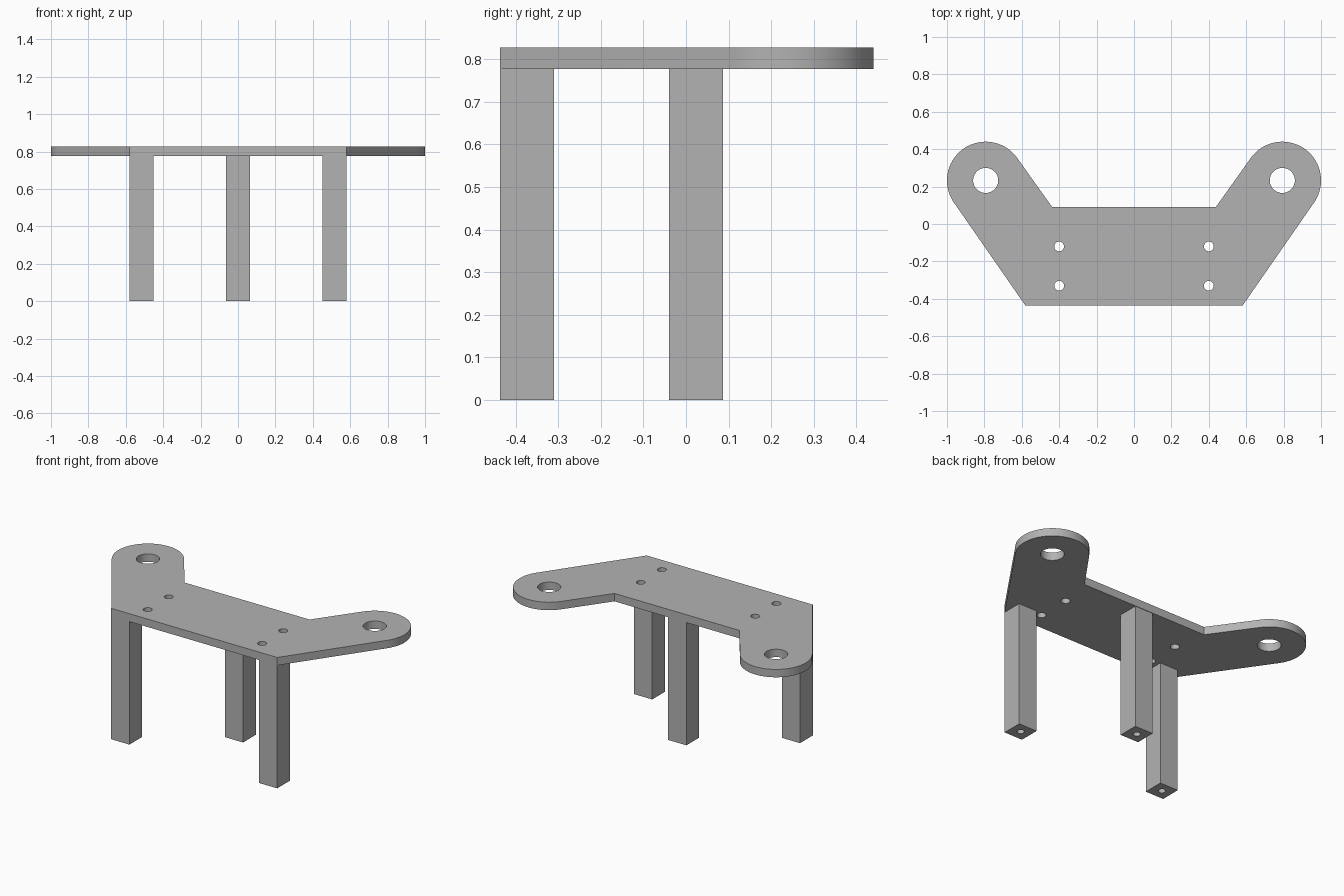
import bpy, bmesh
from math import sin, cos, radians, tau

cube = bpy.data.objects.get("Cube")
if cube:
    bpy.data.objects.remove(cube, do_unlink=True)

grey = bpy.data.materials.new("plain grey")
grey.use_nodes = True
colour = (0.45, 0.45, 0.45, 1)
grey.diffuse_color = colour
grey.node_tree.nodes["Principled BSDF"].inputs["Base Color"].default_value = colour

TOP, UNDER, FRONT = 0.827, 0.777, -0.437
LEG = 0.127


def arc(cx, cy, r, start, end, steps):
    angles = [start + (end - start) * i / steps for i in range(steps + 1)]
    return [(cx + r * cos(a), cy + r * sin(a)) for a in angles]


def prism(name, outlines, z0, z1):
    """Extrude each counter-clockwise outline from z0 to z1."""
    bm = bmesh.new()
    for outline in outlines:
        low = [bm.verts.new((x, y, z0)) for x, y in outline]
        high = [bm.verts.new((x, y, z1)) for x, y in outline]
        bm.faces.new(low[::-1])
        bm.faces.new(high)
        for i in range(len(low)):
            j = (i + 1) % len(low)
            bm.faces.new((low[i], low[j], high[j], high[i]))
    mesh = bpy.data.meshes.new(name)
    bm.to_mesh(mesh)
    bm.free()
    mesh.materials.append(grey)
    obj = bpy.data.objects.new(name, mesh)
    bpy.context.collection.objects.link(obj)
    return obj


def drill(obj, holes, z0, z1):
    """Cut round holes, given as (x, y, radius), then smooth the curved walls."""
    rings = [arc(x, y, r, 0, tau, 48)[:-1] for x, y, r in holes]
    cutter = prism(obj.name + "_cutter", rings, z0, z1)
    mod = obj.modifiers.new("holes", 'BOOLEAN')
    mod.object, mod.operation, mod.solver = cutter, 'DIFFERENCE', 'EXACT'
    bpy.ops.object.select_all(action='DESELECT')
    obj.select_set(True)
    bpy.context.view_layer.objects.active = obj
    bpy.ops.object.modifier_apply(modifier=mod.name)
    bpy.data.objects.remove(cutter, do_unlink=True)
    bpy.ops.object.shade_smooth_by_angle(angle=radians(30))


# Top plate: straight middle with two round-ended arms
EAR_X, EAR_Y, EAR_R = 0.793, 0.233, 0.207
half = [(0.58, FRONT)]
half += arc(EAR_X, EAR_Y, EAR_R, radians(-35), radians(145), 48)
half += [(0.437, 0.09)]
plate = prism("top_plate", [half + [(-x, y) for x, y in reversed(half)]], UNDER, TOP)
holes = []
for side in (-1, 1):
    holes.append((side * EAR_X, EAR_Y, 0.067))
    holes += [(side * 0.4, y, 0.026) for y in (-0.12, -0.33)]
drill(plate, holes, UNDER - 0.1, TOP + 0.1)

# Square legs, each with a blind screw hole in its foot
h = LEG / 2
for name, x, y in (("front_left_leg", 0.58 - h, FRONT + h),
                   ("front_right_leg", h - 0.58, FRONT + h),
                   ("back_leg", 0, 0.087 - h)):
    square = [(x - h, y - h), (x + h, y - h), (x + h, y + h), (x - h, y + h)]
    drill(prism(name, [square], 0, UNDER), [(x, y, 0.021)], -0.1, 0.25)
